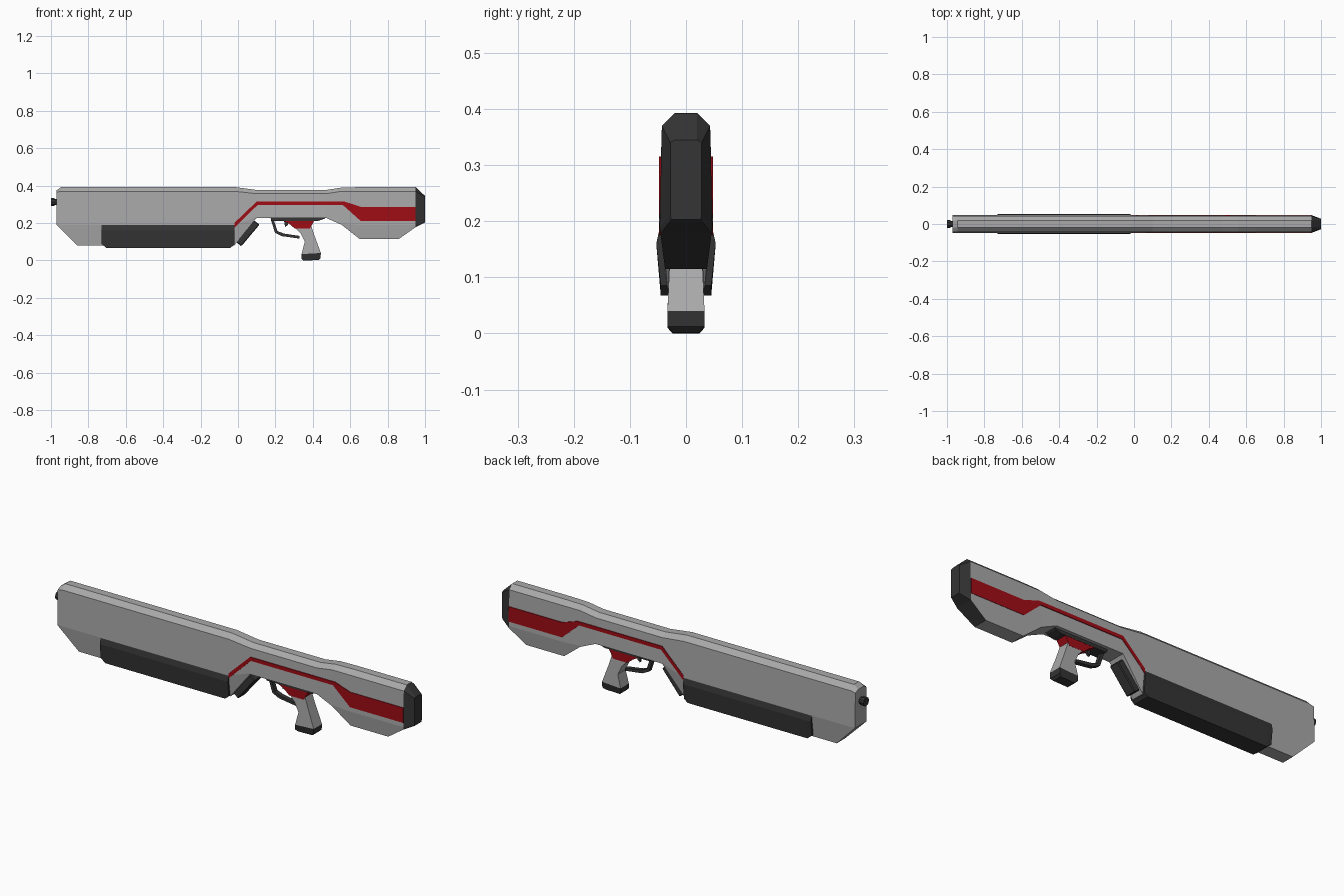
import bpy, bmesh, math

if "Cube" in bpy.data.objects:
    bpy.data.objects.remove(bpy.data.objects["Cube"])


def material(name, rgb):
    m = bpy.data.materials.new(name)
    m.diffuse_color = (*rgb, 1)
    m.use_nodes = True
    m.node_tree.nodes["Principled BSDF"].inputs["Base Color"].default_value = m.diffuse_color
    return m


DARK = material("dark", (0.035, 0.035, 0.035))
RED = material("red", (0.35, 0.004, 0.008))
GREY = material("grey", (0.4, 0.4, 0.4))


def finish(name, bm, mats):
    bmesh.ops.recalc_face_normals(bm, faces=bm.faces)
    me = bpy.data.meshes.new(name)
    bm.to_mesh(me)
    bm.free()
    for m in mats:
        me.materials.append(m)
    ob = bpy.data.objects.new(name, me)
    bpy.context.collection.objects.link(ob)
    return ob


def loft(name, stations, mat, axis="x"):
    """Skin half sections [(pos, [(y, other), ...])], mirrored across y = 0."""
    bm = bmesh.new()
    rings = []
    for pos, half in stations:
        ring = half + [(-y, z) for y, z in reversed(half)]
        rings.append([bm.verts.new((pos, y, z)) for y, z in ring])
    n = len(rings[0])
    for a, b in zip(rings, rings[1:]):
        for i in range(n):
            j = (i + 1) % n
            bm.faces.new((a[i], a[j], b[j], b[i]))
    bm.faces.new(rings[0])
    bm.faces.new(rings[-1])
    return finish(name, bm, [mat])


def prism(name, pts, half, mat, bevel=0.0, end_half=None):
    """Extrude an xz outline across y; end_half optionally sets a width per point."""
    bm = bmesh.new()
    widths = end_half or [half] * len(pts)
    sides = [[bm.verts.new((x, s * w, z)) for (x, z), w in zip(pts, widths)] for s in (-1, 1)]
    n = len(pts)
    for i in range(n):
        j = (i + 1) % n
        bm.faces.new((sides[0][i], sides[0][j], sides[1][j], sides[1][i]))
    for s in sides:
        bm.faces.new(s)
    ob = finish(name, bm, [mat])
    if bevel:
        mod = ob.modifiers.new("bevel", "BEVEL")
        mod.width = bevel
        mod.segments = 1
    return ob


def body_section(top, shoulder, bottom):
    wb = 0.047 if bottom > 0.19 else 0.047 - 0.014 * (0.19 - bottom) / 0.11
    knee = max(0.19, bottom + 0.005)
    return [(0.02, top), (0.043, shoulder), (0.047, knee), (wb, bottom)]


# main receiver and stock shell: x, top, shoulder, bottom
shell = [(-0.97, 0.375, 0.365, 0.19), (-0.945, 0.393, 0.37, 0.165), (-0.86, 0.393, 0.37, 0.08),
         (-0.02, 0.393, 0.37, 0.08), (0.10, 0.377, 0.357, 0.228), (0.47, 0.377, 0.357, 0.228),
         (0.555, 0.39, 0.37, 0.19), (0.65, 0.392, 0.37, 0.115), (0.86, 0.392, 0.37, 0.115),
         (0.95, 0.392, 0.37, 0.178)]
body = loft("body_shell", [(x, body_section(t, s, b)) for x, t, s, b in shell], GREY)
body.data.materials.append(DARK)
for p in body.data.polygons:
    if p.center.x > 0.86 and p.normal.z < -0.6:
        p.material_index = 1

# tapered butt pad
loft("butt_pad", [(0.95, body_section(0.392, 0.37, 0.178)),
                  (1.0, [(0.02, 0.345), (0.028, 0.34), (0.028, 0.21), (0.026, 0.203)])], DARK)

# side stripes
stripe = [(-0.02, 0.2), (0.10, 0.315), (0.57, 0.315), (0.655, 0.287), (0.95, 0.287),
          (0.95, 0.212), (0.655, 0.212), (0.56, 0.297), (0.105, 0.297), (-0.02, 0.175)]
prism("side_stripe", stripe, 0.0482, RED)

# fore grip
def fore(x0, bottom):
    return (x0, [(0.046, 0.192), (0.053, 0.16), (0.045, bottom)])


loft("fore_grip", [fore(-0.73, 0.088), fore(-0.705, 0.068), fore(-0.04, 0.068), fore(-0.02, 0.085)], DARK)

# slanted block behind the fore grip
prism("slanted_block", [(0.085, 0.215), (0.115, 0.192), (0.018, 0.076), (-0.012, 0.1)], 0.028, DARK, 0.004)

# trigger group
prism("trigger_plate", [(0.17, 0.235), (0.48, 0.235), (0.46, 0.222), (0.43, 0.212), (0.18, 0.212)], 0.03, DARK)
outer = [(0.175, 0.22), (0.198, 0.148), (0.235, 0.13), (0.33, 0.117)]
inner = [(0.33, 0.131), (0.245, 0.144), (0.211, 0.157), (0.19, 0.22)]
prism("trigger_guard", outer + inner, 0.011, DARK)
prism("trigger", [(0.245, 0.22), (0.268, 0.22), (0.266, 0.19), (0.252, 0.178)], 0.006, DARK)

# pistol grip
prism("grip_collar", [(0.235, 0.216), (0.41, 0.216), (0.395, 0.19), (0.385, 0.17), (0.305, 0.17), (0.275, 0.195)],
      0.029, RED)
prism("pistol_grip", [(0.305, 0.176), (0.33, 0.182), (0.388, 0.195), (0.41, 0.13), (0.443, 0.04), (0.34, 0.034),
                      (0.357, 0.1), (0.335, 0.145)], 0, GREY, 0,
      [0.028, 0.028, 0.028, 0.029, 0.033, 0.033, 0.031, 0.03])
prism("grip_cap", [(0.34, 0.034), (0.443, 0.04), (0.441, 0.012), (0.43, 0.002), (0.35, 0.0), (0.34, 0.01)],
      0, DARK, 0, [0.033, 0.033, 0.033, 0.024, 0.024, 0.033])

# muzzle: stepped barrel end
for name, x0, x1, r in (("muzzle_tip", -1.0, -0.982, 0.022), ("muzzle_neck", -0.99, -0.95, 0.017)):
    bpy.ops.mesh.primitive_cylinder_add(vertices=10, radius=r, depth=x1 - x0,
                                        location=((x0 + x1) / 2, 0, 0.313),
                                        rotation=(0, math.pi / 2, 0))
    ob = bpy.context.object
    ob.name = name
    ob.data.materials.append(DARK)
